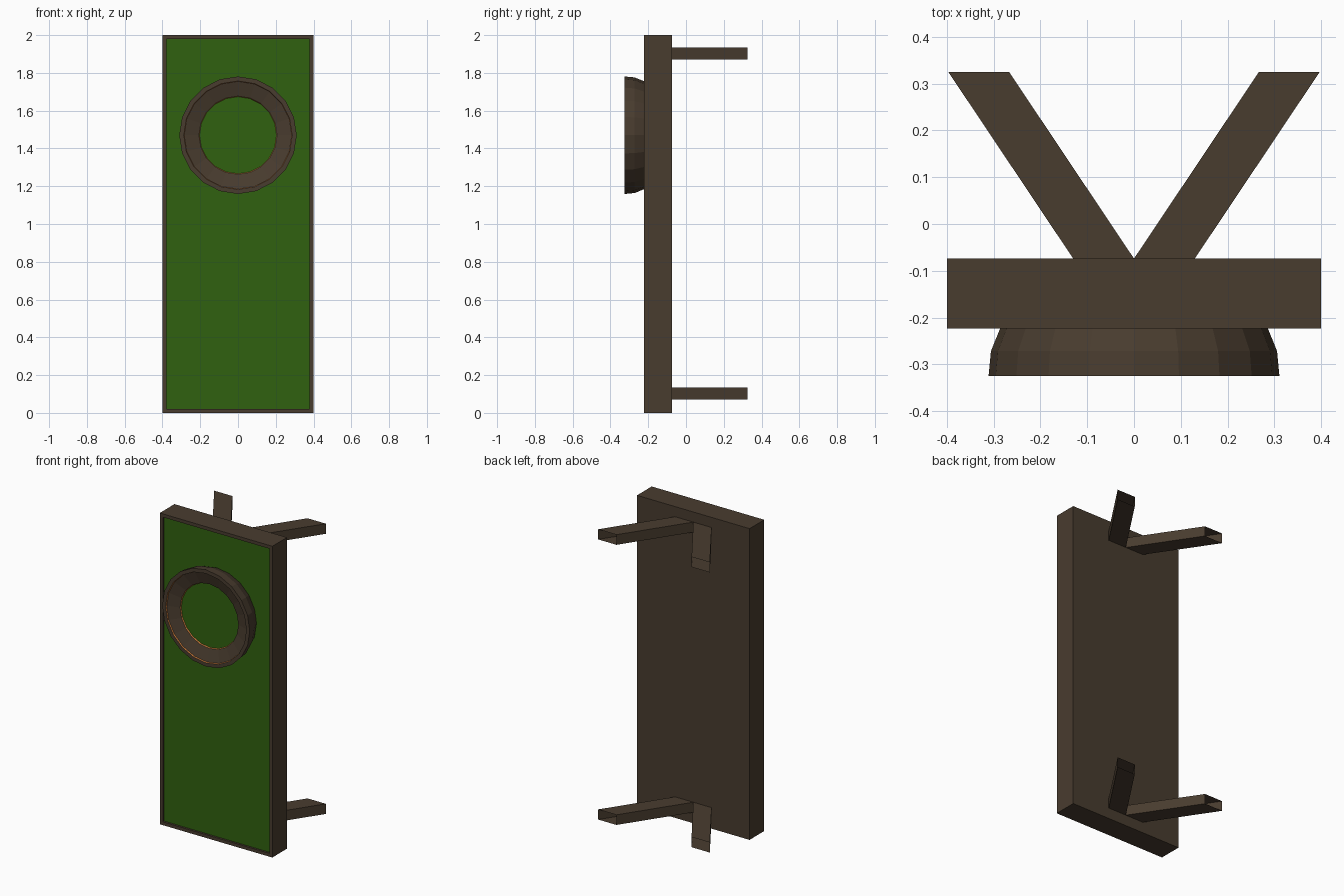
import bpy, bmesh, math

if "Cube" in bpy.data.objects:
    bpy.data.objects.remove(bpy.data.objects["Cube"])


def material(name, rgb):
    m = bpy.data.materials.new(name)
    m.diffuse_color = (*rgb, 1)
    m.use_nodes = True
    m.node_tree.nodes["Principled BSDF"].inputs["Base Color"].default_value = m.diffuse_color
    return m


BROWN = material("dark brown", (0.066, 0.045, 0.028))
GREEN = material("green", (0.030, 0.120, 0.005))
ORANGE = material("orange", (0.65, 0.22, 0.05))


def finish(name, bm, mats):
    bmesh.ops.recalc_face_normals(bm, faces=bm.faces)
    mesh = bpy.data.meshes.new(name)
    bm.to_mesh(mesh)
    bm.free()
    for m in mats:
        mesh.materials.append(m)
    ob = bpy.data.objects.new(name, mesh)
    bpy.context.collection.objects.link(ob)
    return ob


# Board: box with a recessed green panel in the front
FRONT, BACK = -0.223, -0.074
bm = bmesh.new()
bmesh.ops.create_cube(bm, size=1)
for v in bm.verts:
    v.co = (v.co.x * 0.8, FRONT if v.co.y < 0 else BACK, v.co.z * 2 + 1)
bmesh.ops.recalc_face_normals(bm, faces=bm.faces)
panel = min(bm.faces, key=lambda f: f.calc_center_median().y)
bmesh.ops.inset_region(bm, faces=[panel], thickness=0.03)
bmesh.ops.inset_region(bm, faces=[panel], thickness=0.0005, depth=-0.012)
panel.material_index = 1
finish("board", bm, [BROWN, GREEN])

# Round lamp: 20-sided lathe, (radius, y, material of the band that follows)
SIDES, CZ = 20, 1.47
profile = [(0.280, -0.212, 0), (0.287, -0.225, 0), (0.306, -0.272, 0),
           (0.311, -0.325, 0), (0.287, -0.325, 2), (0.285, -0.316, 0),
           (0.207, -0.292, 2), (0.204, -0.284, 1)]
bm = bmesh.new()
rings = []
for r, y, _ in profile:
    rings.append([bm.verts.new((r * math.cos(a), y, CZ + r * math.sin(a)))
                  for a in (2 * math.pi * i / SIDES for i in range(SIDES))])
for k in range(len(rings) - 1):
    for i in range(SIDES):
        j = (i + 1) % SIDES
        f = bm.faces.new((rings[k][i], rings[k][j], rings[k + 1][j], rings[k + 1][i]))
        f.material_index = profile[k][2]
lens = bm.faces.new(rings[-1])
lens.material_index = 1
finish("round_lamp", bm, [BROWN, GREEN, ORANGE])

# Splayed wall brackets: slanted tubes with open ends
for level, z0 in (("lower", 0.07), ("upper", 1.87)):
    for side, s in (("left", -1), ("right", 1)):
        bm = bmesh.new()
        ends = []
        for y, x in ((BACK, 0.0), (0.325, 0.267)):
            ends.append([bm.verts.new((s * (x + dx), y, z0 + dz))
                         for dx, dz in ((0, 0), (0.13, 0), (0.13, 0.065), (0, 0.065))])
        for i in range(4):
            j = (i + 1) % 4
            bm.faces.new((ends[0][i], ends[0][j], ends[1][j], ends[1][i]))
        finish(f"{level}_{side}_bracket", bm, [BROWN])
